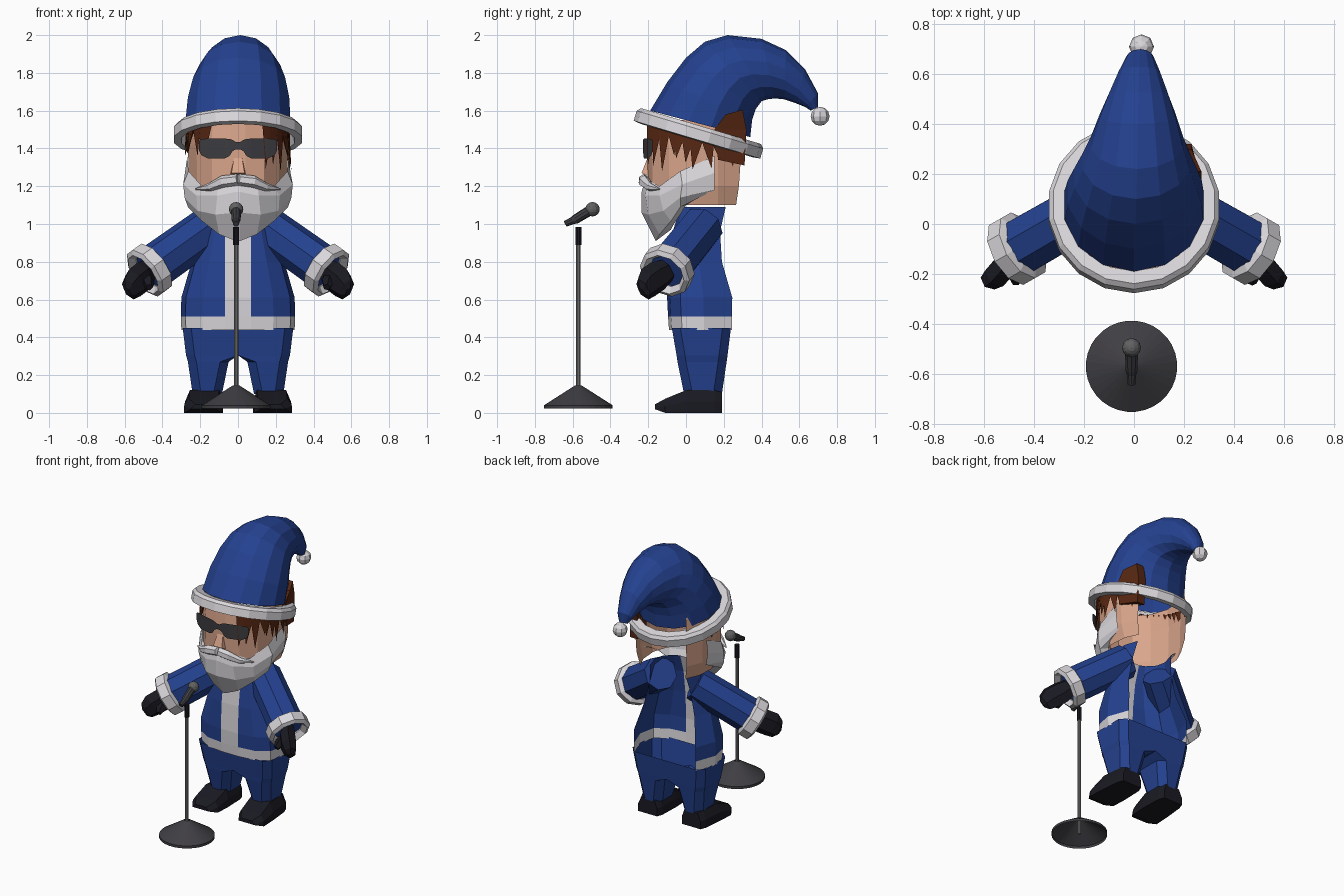
import bpy, bmesh, math, random
from mathutils import Vector as V

if "Cube" in bpy.data.objects:
    bpy.data.objects.remove(bpy.data.objects["Cube"])
random.seed(4)


def material(name, r, g, b):
    m = bpy.data.materials.new(name)
    m.diffuse_color = (r, g, b, 1)
    m.use_nodes = True
    m.node_tree.nodes["Principled BSDF"].inputs["Base Color"].default_value = m.diffuse_color
    return m


BLUE = material("blue cloth", .018, .054, .28)
WHITE = material("white fur", .70, .68, .71)
SKIN = material("skin", .70, .38, .26)
BROWN = material("brown hair", .095, .02, .006)
LENS = material("dark lens", .045, .045, .052)
BLACK = material("black leather", .010, .010, .016)
IRON = material("dark iron", .05, .048, .056)
STEEL = material("grey steel", .24, .24, .24)
GRILLE = material("grille grey", .12, .12, .12)


def finish(name, bm, mats, rule=None):
    bmesh.ops.recalc_face_normals(bm, faces=bm.faces)
    me = bpy.data.meshes.new(name)
    for m in mats:
        me.materials.append(m)
    if rule:
        for f in bm.faces:
            f.material_index = rule(f.calc_center_median())
    bm.to_mesh(me)
    bm.free()
    ob = bpy.data.objects.new(name, me)
    bpy.context.collection.objects.link(ob)
    return ob


def loft(name, rings, mats, closed=True, caps=True, loop=False, rule=None, drop_mid=False):
    """Skin a list of equal-length rings of points."""
    bm = bmesh.new()
    vs = [[bm.verts.new(p) for p in r] for r in rings]
    n = len(rings[0])
    pairs = list(zip(vs, vs[1:])) + ([(vs[-1], vs[0])] if loop else [])
    for a, b in pairs:
        for i in range(n if closed else n - 1):
            j = (i + 1) % n
            bm.faces.new((a[i], a[j], b[j], b[i]))
    if caps and not loop:
        bm.faces.new(vs[0])
        bm.faces.new(vs[-1])
    if drop_mid:  # remove hidden walls on the centre plane
        bad = [f for f in bm.faces if all(abs(v.co.x) < .001 for v in f.verts)]
        bmesh.ops.delete(bm, geom=bad, context='FACES')
    return finish(name, bm, mats, rule)


def tube(name, pts, radii, sides, mat, caps=True, loop=False, flat=1.0):
    """Round sections across the line from the first point to the last."""
    d = (V(pts[-1]) - V(pts[0])).normalized()
    u = d.cross(V((0, 1, 0)) if abs(d.z) > .99 else V((0, 0, 1))).normalized()
    w = d.cross(u)
    rings = []
    for p, r in zip(pts, radii):
        rings.append([V(p) + r * (u * math.cos(t) * flat + w * math.sin(t))
                      for t in (2 * math.pi * (i + .5) / sides for i in range(sides))])
    return loft(name, rings, [mat], caps=caps, loop=loop)


def mirrored(half):
    """Whole outline from the +x half, listed front to back."""
    return [(-x, y, z) for x, y, z in reversed(half)] + half


def ball(name, c, r, mat, seg, rows):
    bm = bmesh.new()
    bmesh.ops.create_uvsphere(bm, u_segments=seg, v_segments=rows, radius=r)
    bmesh.ops.translate(bm, verts=bm.verts, vec=c)
    return finish(name, bm, [mat])


# Hat: sections given by front/top point, back/bottom point, half width
HAT = [((-.19, 1.60), (.34, 1.46), .285), ((-.10, 1.75), (.35, 1.55), .275),
       ((0, 1.88), (.37, 1.61), .25), ((.10, 1.965), (.40, 1.65), .22),
       ((.22, 2.0), (.43, 1.66), .19), ((.40, 1.98), (.47, 1.665), .155),
       ((.53, 1.92), (.52, 1.66), .12), ((.63, 1.82), (.58, 1.64), .085),
       ((.70, 1.69), (.63, 1.62), .055), ((.70, 1.62), (.66, 1.60), .03)]
N = 14
rings = []
for k, (a, b, w) in enumerate(HAT):
    rings.append([(.003 * k + w * math.sin(t), (a[0] + b[0]) / 2 + math.cos(t) * (a[0] - b[0]) / 2,
                   (a[1] + b[1]) / 2 + math.cos(t) * (a[1] - b[1]) / 2)
                  for t in (2 * math.pi * i / N for i in range(N))])
hat = loft("hat", rings, [BLUE], caps=False)
ball("hat_pompom", (.03, .71, 1.57), .05, WHITE, 8, 6)

# Hat brim: tilted fur band
rings = []
for k, h in ((.88, -.04), (1, -.035), (1.0, .02), (.95, .04), (.80, .04)):
    rings.append([(.345 * k * math.sin(t), .068 - .335 * k * math.cos(t) + .29 * h,
                   1.48 + .10 * k * math.cos(t) + .957 * h)
                  for t in (2 * math.pi * i / 18 for i in range(18))])
loft("hat_brim", rings, [WHITE], loop=True)

# Head: shell, open at the back
rings = []
for z, k, back in ((1.10, .88, .265), (1.2, .98, .28), (1.42, 1, .295), (1.55, .95, .28)):
    rings.append(mirrored([(.04 * k, -.205 * k, z), (.14 * k, -.18 * k, z), (.22 * k, -.09 * k, z),
                           (.265 * k, .04, z), (.255 * k, .17, z), (.205 * k, back, z)]))
loft("head", rings, [SKIN], closed=False, caps=False)
loft("nose", [[(-.02, -.2, 1.36), (.02, -.2, 1.36), (.02, -.19, 1.36), (-.02, -.19, 1.36)],
              [(-.035, -.235, 1.27), (.035, -.235, 1.27), (.045, -.19, 1.25), (-.045, -.19, 1.25)]], [SKIN])

# Beard: rows from top edge to bottom edge
loft("beard", [
    mirrored([(.01, -.215, 1.24), (.1, -.205, 1.235), (.19, -.14, 1.20), (.262, -.03, 1.28), (.268, .15, 1.36)]),
    mirrored([(.01, -.235, 1.17), (.11, -.215, 1.15), (.22, -.14, 1.15), (.29, -.02, 1.21), (.278, .15, 1.27)]),
    mirrored([(.01, -.235, 1.06), (.12, -.20, 1.05), (.215, -.12, 1.07), (.283, -.03, 1.14), (.265, .15, 1.18)]),
    mirrored([(.01, -.16, .91), (.1, -.14, .945), (.19, -.08, 1.015), (.265, -.03, 1.09), (.24, .13, 1.17)]),
    mirrored([(.01, -.08, .97), (.1, -.07, .99), (.17, -.03, 1.05), (.22, 0, 1.10), (.23, .12, 1.17)])],
    [WHITE], closed=False, caps=False)

for s, side in ((1, "right"), (-1, "left")):
    # Moustache half
    tube("moustache_" + side, [(0, -.225, 1.235), (s * .08, -.222, 1.225), (s * .15, -.19, 1.195),
                               (s * .225, -.14, 1.185)], [.03, .032, .022, .004], 6, WHITE)
    # Sleeve, cuff and mitten
    a, b = V((s * .14, .09, .99)), V((s * .47, -.10, .755))
    d = (b - a).normalized()
    tube("sleeve_" + side, [a, b], [.115, .12], 8, BLUE)
    tube("cuff_" + side, [b - d * .05, b - d * .035, b + d * .03, b + d * .045, b + d * .01],
         [.115, .145, .145, .12, .095], 10, WHITE, loop=True)
    tube("mitten_" + side, [b, (s * .50, -.15, .725), (s * .545, -.20, .69), (s * .575, -.225, .655),
                            (s * .585, -.235, .64)], [.065, .085, .085, .065, .03], 6, BLACK, flat=.65)
    tube("thumb_" + side, [(s * .49, -.15, .72), (s * .475, -.20, .69), (s * .47, -.235, .665)],
         [.035, .035, .02], 5, BLACK)

    # Trouser leg: z, inner x, outer x, front y, back y
    rings = []
    for z, x0, x1, y0, y1 in ((.10, .085, .24, -.01, .19), (.27, .05, .265, -.045, .215),
                              (.305, 0, .275, -.05, .22), (.45, 0, .293, -.075, .238)):
        c = .045
        i = c if x0 > 0 else 0
        rings.append([(s * x, y, z) for x, y in (
            (x0 + i, y0), (x1 - c, y0), (x1, y0 + c), (x1, y1 - c),
            (x1 - c, y1), (x0 + i, y1), (x0, y1 - i), (x0, y0 + i))])
    loft("trouser_leg_" + side, rings, [BLUE], caps=False, drop_mid=True)

    # Shoe: sections along y
    rings = []
    for y, x0, x1, h in ((-.165, .12, .25, .045), (-.11, .085, .285, .075), (.0, .08, .28, .12),
                         (.15, .085, .265, .12), (.19, .10, .25, .11)):
        z0 = .02 if y < -.15 else 0
        rings.append([(s * x, y, z) for x, z in ((x0, z0), (x1, z0), (x1, h * .5), (x1 - .025, h),
                                                 (x0 + .02, h), (x0, h * .5))])
    loft("shoe_" + side, rings, [BLACK])

# Jacket: shell open at the back, with white hem and front stripe
rings = []
for z, w, f, b in ((.44, .30, -.09, .243), (.51, .302, -.095, .243), (.61, .30, -.10, .245),
                   (.80, .245, -.09, .19), (.96, .20, -.07, .18), (1.09, .175, -.03, .21)):
    rings.append(mirrored([(.068, f, z), (.62 * w, f + .015, z), (.92 * w, f + .07, z),
                           (w, (f + b) / 2 + .02, z), (.82 * w, b, z)]))
loft("jacket", rings, [BLUE, WHITE], closed=False, caps=False,
     rule=lambda c: int(c.z < .51 or (abs(c.x) < .03 and c.y < 0)))

# Sunglasses: thin curved strip, columns of top and bottom height
half = [(.012, 1.435, 1.395), (.03, 1.445, 1.385), (.045, 1.45, 1.36), (.07, 1.452, 1.347),
        (.16, 1.452, 1.347), (.195, 1.45, 1.365), (.207, 1.44, 1.39)]
rows = [[(x, -.228 + 1.2 * x * x, z) for x, z in
         [(-h[0], h[k]) for h in reversed(half)] + [(h[0], h[k]) for h in half]] for k in (1, 2)]
loft("sunglasses", rows, [LENS], closed=False, caps=False)

# Hair: spiky locks hanging from under the brim
bm = bmesh.new()
for s, last in ((1, 150), (-1, 110)):
    for deg in range(36, last, 9):
        def at(a, z, k=1):
            a = math.radians(a)
            y = .06 - .30 * k * math.cos(a)
            return (s * .275 * k * math.sin(a), y, 1.50 - .3 * (y - .07) if z is None else z)
        low = 1.27 + .10 * random.random() + (.04 if s < 0 else 0)
        p = [bm.verts.new(q) for q in (at(deg - 9, None), at(deg + 9, None), at(deg, None, .88),
                                       at(deg + random.uniform(-6, 6), low, 1.03))]
        for i, j, k in ((0, 1, 3), (1, 2, 3), (2, 0, 3), (0, 2, 1)):
            bm.faces.new((p[i], p[j], p[k]))
finish("hair_locks", bm, [BROWN])
loft("hair_tuft", [[(.20, y0, z), (.27, y0, z), (.23, y1, z + dz), (.17, y1, z + dz)]
                   for y0, y1, z, dz in ((.17, .31, 1.34, -.03), (.15, .32, 1.5, 0), (.21, .30, 1.58, .025))],
     [BROWN])

# Microphone stand
MX, MY = -.01, -.57
base = tube("stand_base", [(MX, MY, .022), (MX, MY, .04), (MX, MY, .145)], [.183, .183, .018], 32, IRON, caps=False)
tube("stand_pole", [(MX, MY, .03), (MX, MY, .90)], [.012, .012], 10, STEEL)
tube("stand_clip", [(MX, MY, .89), (MX, MY, .985)], [.016, .016], 10, BLACK)
tube("microphone_handle", [(MX, -.64, 1.0), (MX, -.60, 1.018), (MX, -.585, 1.025), (MX, -.52, 1.065)],
     [.016, .02, .025, .027], 10, IRON)
ball("microphone_head", (MX, -.495, 1.078), .038, GRILLE, 12, 8)
